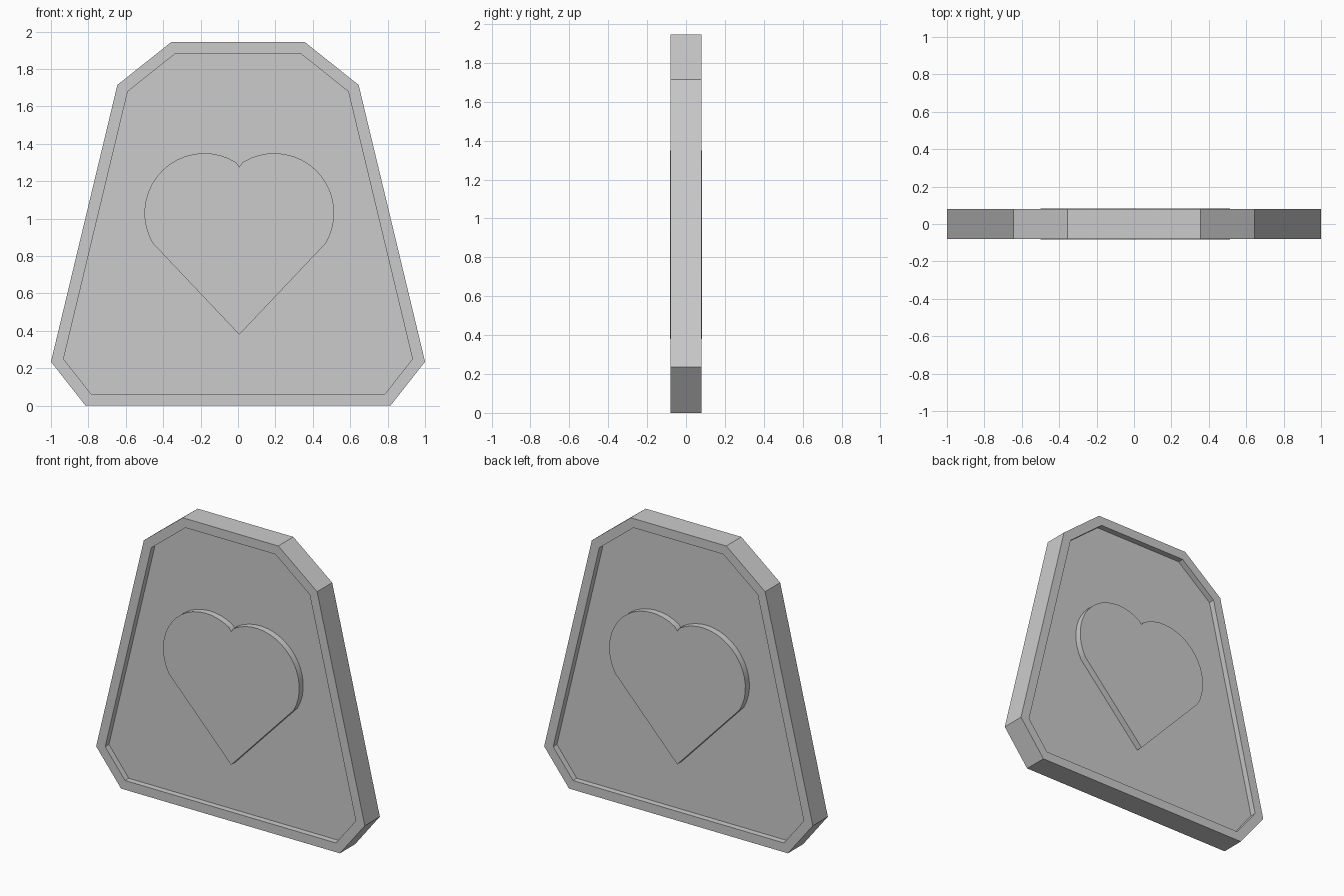
import bpy, bmesh
from math import cos, sin, radians

if "Cube" in bpy.data.objects:
    bpy.data.objects.remove(bpy.data.objects["Cube"])

GREY = (0.6, 0.6, 0.6, 1)
mat = bpy.data.materials.new("stone grey")
mat.use_nodes = True
mat.diffuse_color = GREY
mat.node_tree.nodes["Principled BSDF"].inputs["Base Color"].default_value = GREY


def mirrored(half):
    """Close a right-hand outline by mirroring it across x = 0."""
    return half + [(-x, z) for x, z in reversed(half) if x > 1e-6]


def slab(name, outline, half_depth, rim=0, recess=0):
    """Extrude an x-z outline along y, optionally sinking a panel in front and back."""
    bm = bmesh.new()
    face = bm.faces.new([bm.verts.new((x, -half_depth, z)) for x, z in outline])
    new = bmesh.ops.extrude_face_region(bm, geom=[face], use_keep_orig=True)["geom"]
    bmesh.ops.translate(bm, vec=(0, 2 * half_depth, 0),
                        verts=[g for g in new if isinstance(g, bmesh.types.BMVert)])
    bmesh.ops.recalc_face_normals(bm, faces=bm.faces)
    if rim:
        for f in [f for f in bm.faces if abs(f.normal.y) > 0.9]:
            out = f.normal.copy()
            bmesh.ops.inset_region(bm, faces=[f], thickness=rim, use_even_offset=True)
            # Straight-sided recess: the panel edge is extruded inwards
            side = bmesh.ops.extrude_face_region(bm, geom=[f])["geom"]
            bmesh.ops.translate(bm, vec=-out * recess,
                                verts=[g for g in side if isinstance(g, bmesh.types.BMVert)])
            if f.is_valid:
                bmesh.ops.delete(bm, geom=[f], context='FACES_ONLY')
        bmesh.ops.recalc_face_normals(bm, faces=bm.faces)
    mesh = bpy.data.meshes.new(name)
    bm.to_mesh(mesh)
    bm.free()
    mesh.materials.append(mat)
    obj = bpy.data.objects.new(name, mesh)
    bpy.context.collection.objects.link(obj)
    return obj


# Tapered plaque with cut corners and a raised rim on both sides
plaque = slab("plaque", mirrored([(0.815, 0), (1, 0.235), (0.645, 1.715), (0.356, 1.945)]),
              0.08, rim=0.062, recess=0.04)

# Raised heart, standing just proud of the rim on both sides
STEPS = 18
lobe = [radians(122 - 152 * i / STEPS) for i in range(STEPS + 1)]
half_heart = [(0, 1.277)] + [(0.187 + 0.32 * cos(a), 1.03 + 0.32 * sin(a)) for a in lobe] + [(0, 0.38)]
heart = slab("heart", mirrored(half_heart), 0.083)
heart.location.x = 0.007
bpy.ops.object.select_all(action='DESELECT')
heart.select_set(True)
bpy.context.view_layer.objects.active = heart
bpy.ops.object.shade_smooth_by_angle(angle=radians(30))
